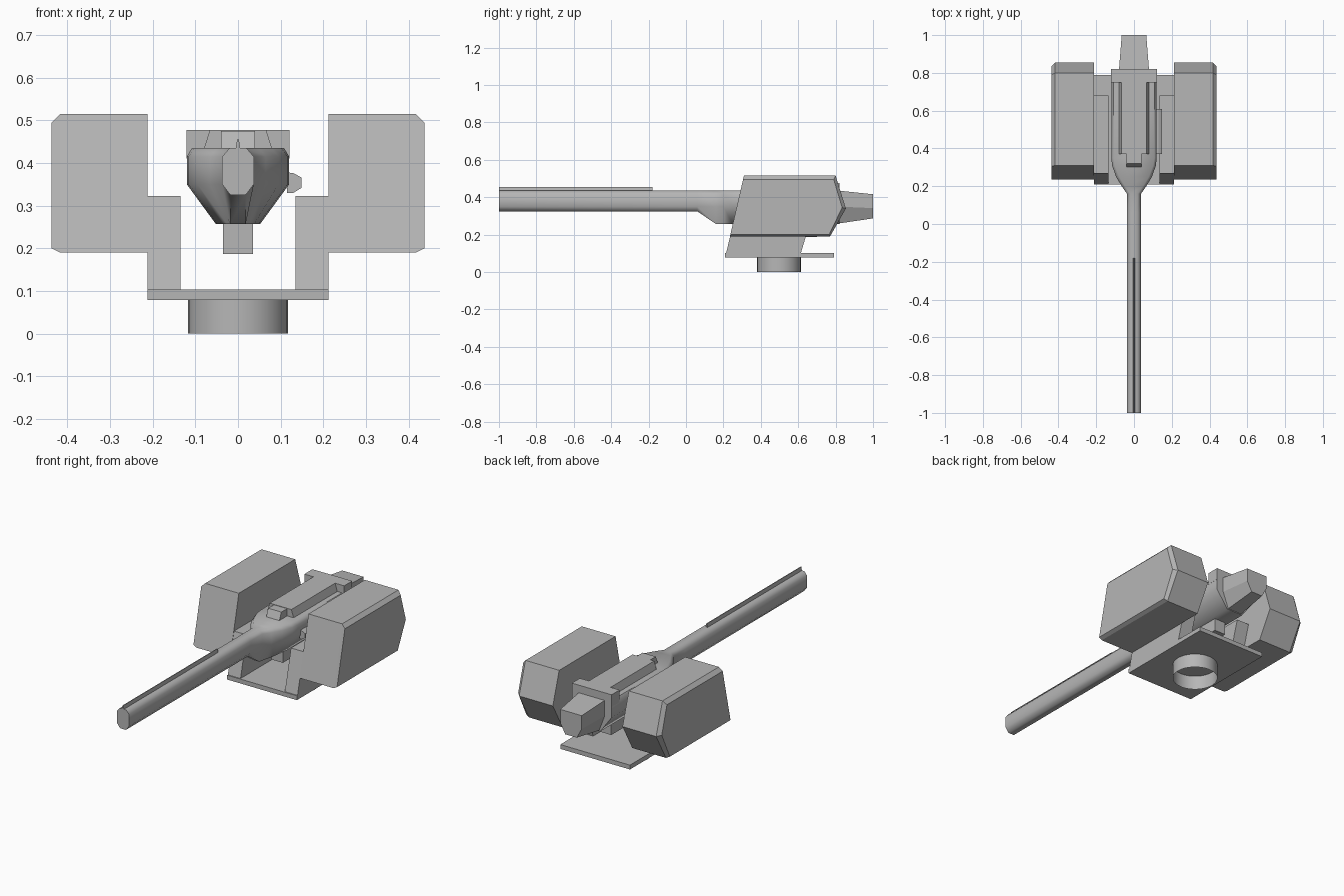
import bpy, bmesh
from math import radians

if "Cube" in bpy.data.objects:
    bpy.data.objects.remove(bpy.data.objects["Cube"])

# Dark grey metal shared by every part
metal = bpy.data.materials.new("dark_grey")
metal.diffuse_color = (.47, .47, .47, 1)
metal.use_nodes = True
metal.node_tree.nodes["Principled BSDF"].inputs["Base Color"].default_value = metal.diffuse_color


def loft(name, rings, mirror=False):
    """Skin a list of equal-length point rings and cap both ends."""
    bm = bmesh.new()
    vs = [[bm.verts.new(p) for p in ring] for ring in rings]
    n = len(rings[0])
    for a, b in zip(vs, vs[1:]):
        for i in range(n):
            j = (i + 1) % n
            bm.faces.new((a[i], a[j], b[j], b[i]))
    bm.faces.new(vs[0])
    bm.faces.new(vs[-1])
    bmesh.ops.recalc_face_normals(bm, faces=bm.faces)
    me = bpy.data.meshes.new(name)
    bm.to_mesh(me)
    bm.free()
    me.materials.append(metal)
    ob = bpy.data.objects.new(name, me)
    bpy.context.collection.objects.link(ob)
    if mirror:
        ob.modifiers.new("mirror", 'MIRROR').use_mirror_merge = False
    return ob


def smooth(ob, angle):
    bpy.ops.object.select_all(action='DESELECT')
    bpy.context.view_layer.objects.active = ob
    ob.select_set(True)
    bpy.ops.object.shade_smooth_by_angle(angle=radians(angle))


def along_x(profile, x):
    return [(x, y, z) for y, z in profile]


def sym(y, half):
    """Ring at depth y, symmetric in x, from the right half listed top to bottom."""
    return [(x, y, z) for x, z in half] + [(-x, y, z) for x, z in reversed(half)]


def box(name, x0, x1, y0, y1, z0, z1):
    prof = [(y0, z0), (y1, z0), (y1, z1), (y0, z1)]
    return loft(name, [along_x(prof, x0), along_x(prof, x1)])


# Side pods with chamfered outer rim
pod = [(.235, .19), (.31, .515), (.80, .515), (.855, .34), (.77, .19)]
pod_rim = [(.237, .20), (.305, .495), (.79, .495), (.835, .345), (.765, .20)]
loft("side_pod", [along_x(pod, .212), along_x(pod, .417), along_x(pod_rim, .437)], True)

# U-shaped cradle: slanted walls and floor plate
wall = [(.209, .079), (.215, .104), (.268, .323), (.68, .323), (.615, .104), (.615, .079)]
loft("cradle_wall", [along_x(wall, .135), along_x(wall, .212)], True)
box("cradle_floor", -.212, .212, .209, .79, .079, .103)

# Open pivot ring
bpy.ops.mesh.primitive_cylinder_add(vertices=32, radius=.117, depth=.08,
                                    end_fill_type='NOTHING', location=(0, .497, .04))
ring = bpy.context.object
ring.name = "pivot_ring"
ring.data.materials.append(metal)
smooth(ring, 30)

# Barrel flaring into the receiver: (y, top half width, side, bottom, bottom z)
stations = [(-1, .02, .037, .018, .325), (.06, .02, .037, .018, .325),
            (.16, .02, .037, .018, .257), (.20, .048, .065, .026, .257),
            (.25, .078, .095, .038, .257), (.31, .102, .116, .048, .257),
            (.35, .108, .12, .052, .257), (.82, .108, .12, .052, .257)]
receiver = loft("barrel_and_receiver",
                [sym(y, [(t, .435), (s, .415), (s, .35), (b, zb)])
                 for y, t, s, b, zb in stations])
smooth(receiver, 58)

# Sight rib on the barrel
rib = [(.002, .455), (.006, .43)]
loft("sight_rib", [sym(-1, rib), sym(-.18, rib)])

# Top cover: rear block, tapered rail and sloped nose
box("cover_block", -.121, .121, .75, .82, .41, .477)
rail = [(.066, .477), (.081, .43)]
loft("cover_rail", [sym(.37, rail), sym(.76, rail)])
nose = [(.30, .43), (.32, .475), (.38, .475), (.38, .43)]
loft("cover_nose", [along_x(nose, -.04), along_x(nose, .04)])

# Tapered rear stock
loft("rear_stock", [sym(.81, [(.08, .436), (.08, .35), (.045, .259)]),
                    sym(1, [(.065, .416), (.065, .342), (.035, .287)])])

# Side handle and lower mount
handle = [(.115, .378), (.13, .376), (.149, .366), (.149, .342), (.13, .33), (.115, .33)]
loft("side_handle", [[(x, y, z) for x, z in handle] for y in (.37, .61)])
box("lower_mount", -.035, .035, .34, .70, .187, .262)
